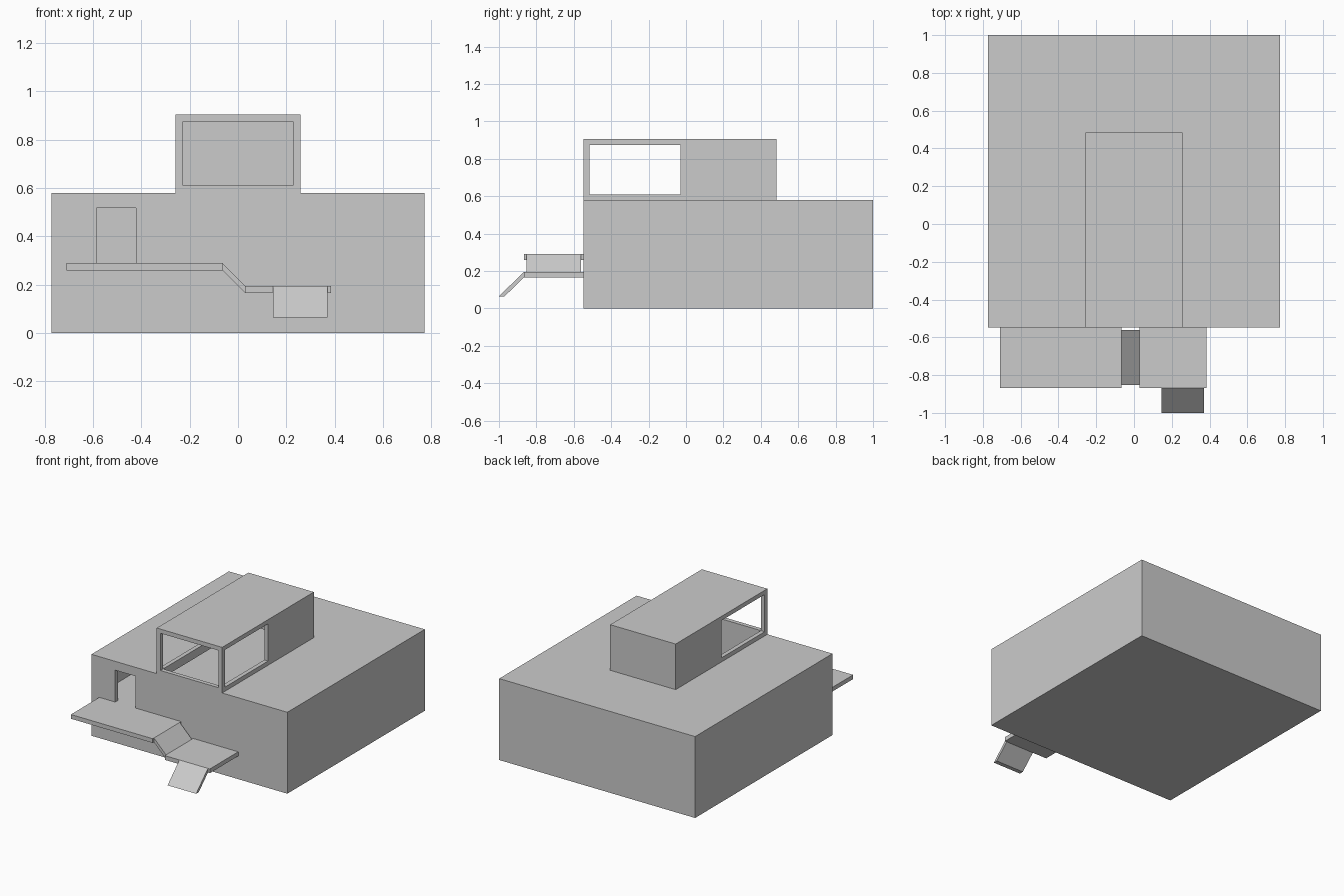
import bpy, bmesh, math

cube = bpy.data.objects.get("Cube")
if cube:
    bpy.data.objects.remove(cube, do_unlink=True)

grey = bpy.data.materials.new("plain_grey")
grey.use_nodes = True
COLOUR = (0.6, 0.6, 0.6, 1)
grey.diffuse_color = COLOUR
grey.node_tree.nodes["Principled BSDF"].inputs["Base Color"].default_value = COLOUR


def finish(name, bm):
    bmesh.ops.recalc_face_normals(bm, faces=bm.faces)
    mesh = bpy.data.meshes.new(name)
    bm.to_mesh(mesh)
    bm.free()
    mesh.materials.append(grey)
    obj = bpy.data.objects.new(name, mesh)
    bpy.context.collection.objects.link(obj)
    return obj


def slab(name, x, y, z0, z1, thick=None, axis=0):
    """Box from z0 to z1, or a sheared ramp falling from z0 to z1 along an axis."""
    bm = bmesh.new()
    bmesh.ops.create_cube(bm, size=1)
    for v in bm.verts:
        side = [c > 0 for c in v.co]
        if thick is None:
            z = z1 if side[2] else z0
        else:
            z = (z1 if side[axis] else z0) - (0 if side[2] else thick)
        v.co = (x[side[0]], y[side[1]], z)
    return finish(name, bm)


def carve(target, operation, x, y, z0, z1):
    tool = slab("cutter", x, y, z0, z1)
    tool.hide_render = True
    mod = target.modifiers.new("carve", "BOOLEAN")
    mod.operation, mod.object, mod.solver = operation, tool, "EXACT"
    bpy.context.view_layer.objects.active = target
    bpy.ops.object.modifier_apply(modifier=mod.name)
    bpy.data.objects.remove(tool, do_unlink=True)


# Building shell: wide ground block with a narrow upper room
W = 0.03
building = slab("building", (-0.772, 0.772), (-0.547, 1), 0, 0.58)
carve(building, "UNION", (-0.258, 0.258), (-0.547, 0.485), 0.3, 0.905)
# Hollow interiors
carve(building, "DIFFERENCE", (-0.742, 0.742), (-0.517, 0.97), 0.29, 0.55)
carve(building, "DIFFERENCE", (-0.228, 0.228), (-0.517, 0.455), 0.5, 0.875)
# Front window, side windows and doorway
carve(building, "DIFFERENCE", (-0.228, 0.228), (-0.6, -0.5), 0.61, 0.875)
carve(building, "DIFFERENCE", (-0.4, 0.4), (-0.517, -0.03), 0.61, 0.875)
carve(building, "DIFFERENCE", (-0.585, -0.423), (-0.6, -0.5), 0.29, 0.517)

# Merge coplanar faces left by the cuts
bm = bmesh.new()
bm.from_mesh(building.data)
bmesh.ops.remove_doubles(bm, verts=bm.verts, dist=0.0001)
bmesh.ops.dissolve_limit(bm, angle_limit=math.radians(1), verts=bm.verts, edges=bm.edges)
bm.to_mesh(building.data)
bm.free()

# Entrance landings and the ramps joining them
DEPTH = (-0.867, -0.547)
slab("upper_landing", (-0.71, -0.065), DEPTH, 0.26, 0.29)
slab("lower_landing", (0.03, 0.385), DEPTH, 0.165, 0.195)
slab("middle_ramp", (-0.065, 0.03), (-0.853, -0.562), 0.29, 0.195, W, axis=0)

# Front ramp with its foot cut level
profile = [(-0.867, 0.195), (-1, 0.065), (-0.97, 0.065), (-0.867, 0.165)]
bm = bmesh.new()
face = bm.faces.new([bm.verts.new((0.145, y, z)) for y, z in profile])
new = bmesh.ops.extrude_face_region(bm, geom=[face])["geom"]
bmesh.ops.translate(bm, vec=(0.225, 0, 0), verts=[v for v in new if isinstance(v, bmesh.types.BMVert)])
finish("front_ramp", bm)
